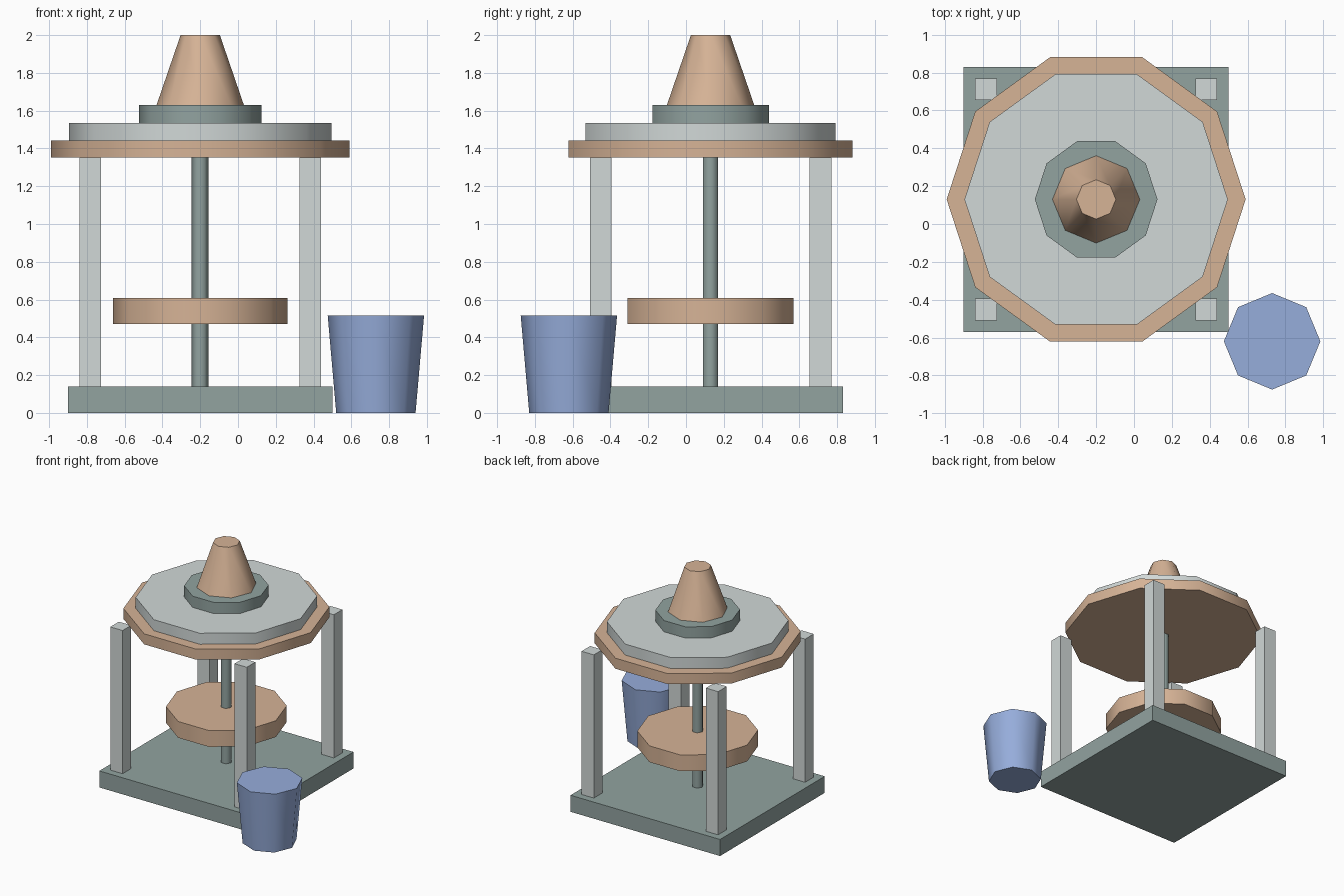
import bpy, math

if "Cube" in bpy.data.objects:
    bpy.data.objects.remove(bpy.data.objects["Cube"])

def material(name, r, g, b):
    lin = lambda c: ((c / 255 + 0.055) / 1.055) ** 2.4
    m = bpy.data.materials.new(name)
    m.diffuse_color = (lin(r), lin(g), lin(b), 1)
    m.use_nodes = True
    m.node_tree.nodes["Principled BSDF"].inputs["Base Color"].default_value = m.diffuse_color
    return m

tan = material("tan_wood", 214, 179, 150)
light = material("light_grey", 209, 216, 215)
slate = material("slate_grey", 146, 163, 160)
blue = material("soft_blue", 150, 173, 219)

CX, CY = -0.20, 0.13   # centre of the platform

def box(name, x, y, z0, z1, w, mat):
    bpy.ops.mesh.primitive_cube_add(size=1, location=(x, y, (z0 + z1) / 2))
    o = bpy.context.object
    o.scale = (w, w, z1 - z0)
    bpy.ops.object.transform_apply(location=False, rotation=False, scale=True)
    o.name = name
    o.data.materials.append(mat)

def prism(name, sides, r0, r1, z0, z1, mat, x=CX, y=CY):
    """Low-sided frustum with a corner on the x axis and smooth sides."""
    bpy.ops.mesh.primitive_cone_add(vertices=sides, radius1=r0, radius2=r1, depth=z1 - z0,
                                    location=(x, y, (z0 + z1) / 2))
    o = bpy.context.object
    # put a corner exactly on the +x axis whatever the primitive's start angle
    v = o.data.vertices[0].co
    o.rotation_euler.z = -math.atan2(v.y, v.x)
    bpy.ops.object.transform_apply(location=False, rotation=True, scale=False)
    bpy.ops.object.shade_smooth_by_angle(angle=math.radians(65))
    o.name = name
    o.data.materials.append(mat)

# base and corner posts
box("base", CX, CY, 0, 0.14, 1.40, slate)
for sx, a in ((-1, "left"), (1, "right")):
    for sy, b in ((-1, "front"), (1, "back")):
        box(f"{b}_{a}_post", CX + sx * 0.582, CY + sy * 0.582, 0.14, 1.352, 0.115, light)

# central shaft and wheel
prism("shaft", 6, 0.045, 0.045, 0.14, 1.355, slate)
prism("lower_wheel", 10, 0.463, 0.463, 0.47, 0.608, tan)

# stepped top
prism("top_rim", 10, 0.79, 0.79, 1.353, 1.442, tan)
prism("top_disc", 10, 0.696, 0.696, 1.442, 1.535, light)
prism("top_collar", 10, 0.324, 0.324, 1.535, 1.63, slate)
prism("top_cone", 8, 0.231, 0.104, 1.63, 2.0, tan)

# bucket beside the base
prism("bucket", 8, 0.21, 0.255, 0, 0.515, blue, 0.73, -0.62)
